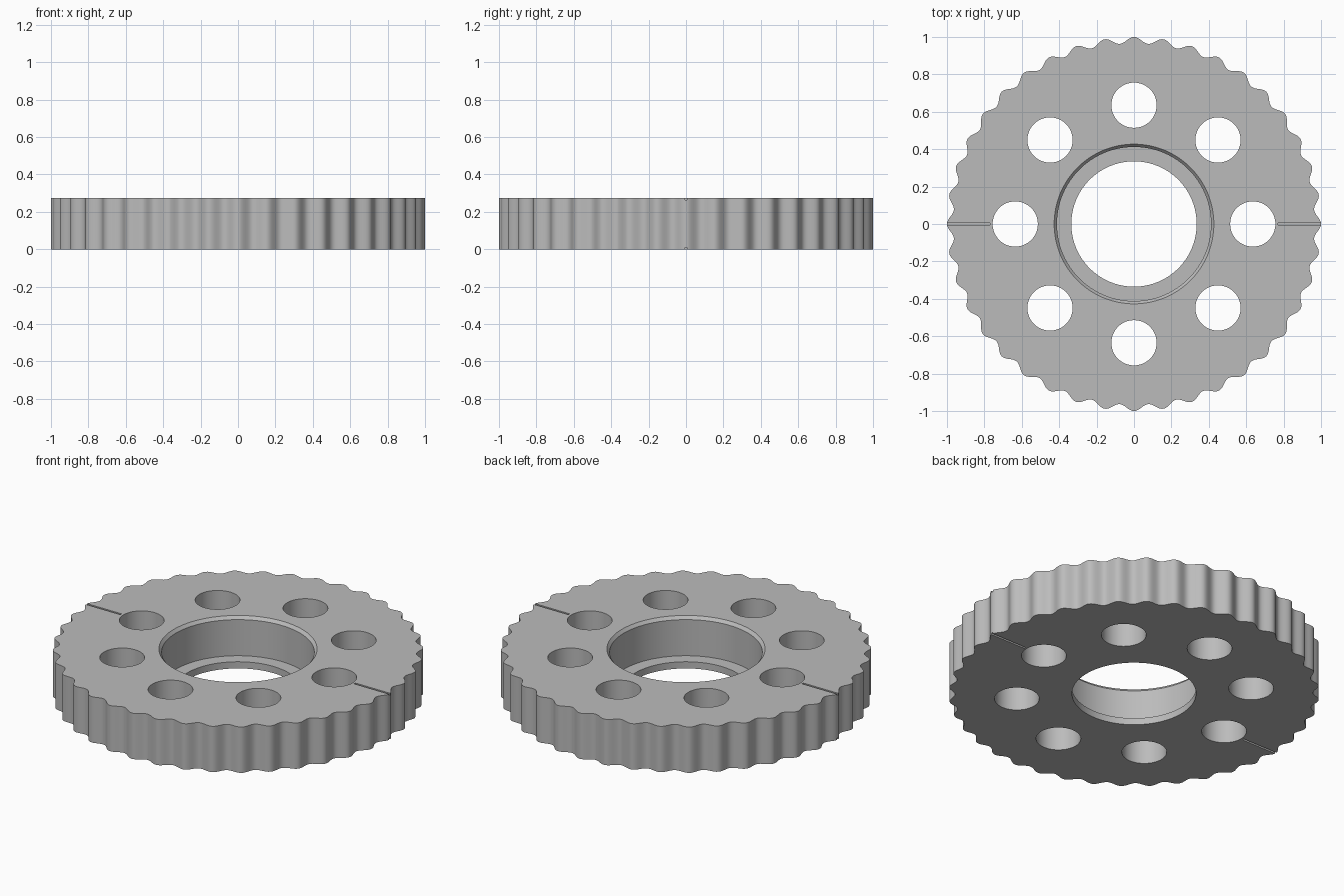
import bpy, bmesh, math
from mathutils import Matrix

if "Cube" in bpy.data.objects:
    bpy.data.objects.remove(bpy.data.objects["Cube"])

H = 0.273          # disc thickness
TEETH = 40
STEPS = 16         # outline points per tooth

grey = bpy.data.materials.new("plain grey")
grey.diffuse_color = (0.5, 0.5, 0.5, 1)
grey.use_nodes = True
grey.node_tree.nodes["Principled BSDF"].inputs["Base Color"].default_value = grey.diffuse_color


def make_object(name, bm):
    bmesh.ops.recalc_face_normals(bm, faces=bm.faces)
    mesh = bpy.data.meshes.new(name)
    bm.to_mesh(mesh)
    bm.free()
    mesh.materials.append(grey)
    obj = bpy.data.objects.new(name, mesh)
    bpy.context.collection.objects.link(obj)
    return obj


def lathe(name, profile, segs, x=0, y=0):
    """Closed solid turned from (radius, z) points, capped at both ends."""
    bm = bmesh.new()
    rings = [[bm.verts.new((x + r * math.cos(2 * math.pi * i / segs),
                            y + r * math.sin(2 * math.pi * i / segs), z))
              for i in range(segs)] for r, z in profile]
    for a, b in zip(rings, rings[1:]):
        for i in range(segs):
            j = (i + 1) % segs
            bm.faces.new((a[i], a[j], b[j], b[i]))
    bm.faces.new(rings[0])
    bm.faces.new(rings[-1])
    return make_object(name, bm)


def box(name, center, size):
    bm = bmesh.new()
    bmesh.ops.create_cube(bm, size=1, matrix=Matrix.Translation(center)
                          @ Matrix.Diagonal((*size, 1)))
    return make_object(name, bm)


# Toothed disc: wavy outline extruded upward
bm = bmesh.new()
outline = []
for i in range(TEETH * STEPS):
    a = 2 * math.pi * i / (TEETH * STEPS)
    r = 0.983 + 0.017 * math.cos(TEETH * a)
    outline.append(bm.verts.new((r * math.cos(a), r * math.sin(a), 0)))
base = bm.faces.new(outline)
ext = bmesh.ops.extrude_face_region(bm, geom=[base])
top = [v for v in ext["geom"] if isinstance(v, bmesh.types.BMVert)]
bmesh.ops.translate(bm, verts=top, vec=(0, 0, H))
disc = make_object("toothed_disc", bm)

# Stepped centre bore with a chamfered top rim
cutters = [lathe("bore_cutter",
                 [(0.335, -0.1), (0.335, 0.04), (0.412, 0.04),
                  (0.412, H - 0.018), (0.427, H), (0.427, H + 0.1)], 128)]

# Ring of eight round holes
for k in range(8):
    a = k * math.pi / 4
    cutters.append(lathe("hole_cutter", [(0.121, -0.1), (0.121, H + 0.1)], 48,
                         0.635 * math.cos(a), 0.635 * math.sin(a)))

# Thin alignment grooves on both faces, left and right
for side in (-1, 1):
    for z in (0, H):
        cutters.append(box("groove_cutter", (side * 0.91, 0, z),
                           (0.28, 0.012, 0.02)))

# Cut everything out of the disc
bpy.context.view_layer.objects.active = disc
disc.select_set(True)
for cutter in cutters:
    mod = disc.modifiers.new("cut", "BOOLEAN")
    mod.operation = "DIFFERENCE"
    mod.solver = "EXACT"
    mod.object = cutter
    bpy.ops.object.modifier_apply(modifier=mod.name)
    bpy.data.objects.remove(cutter)

bpy.ops.object.shade_smooth_by_angle(angle=math.radians(30))
